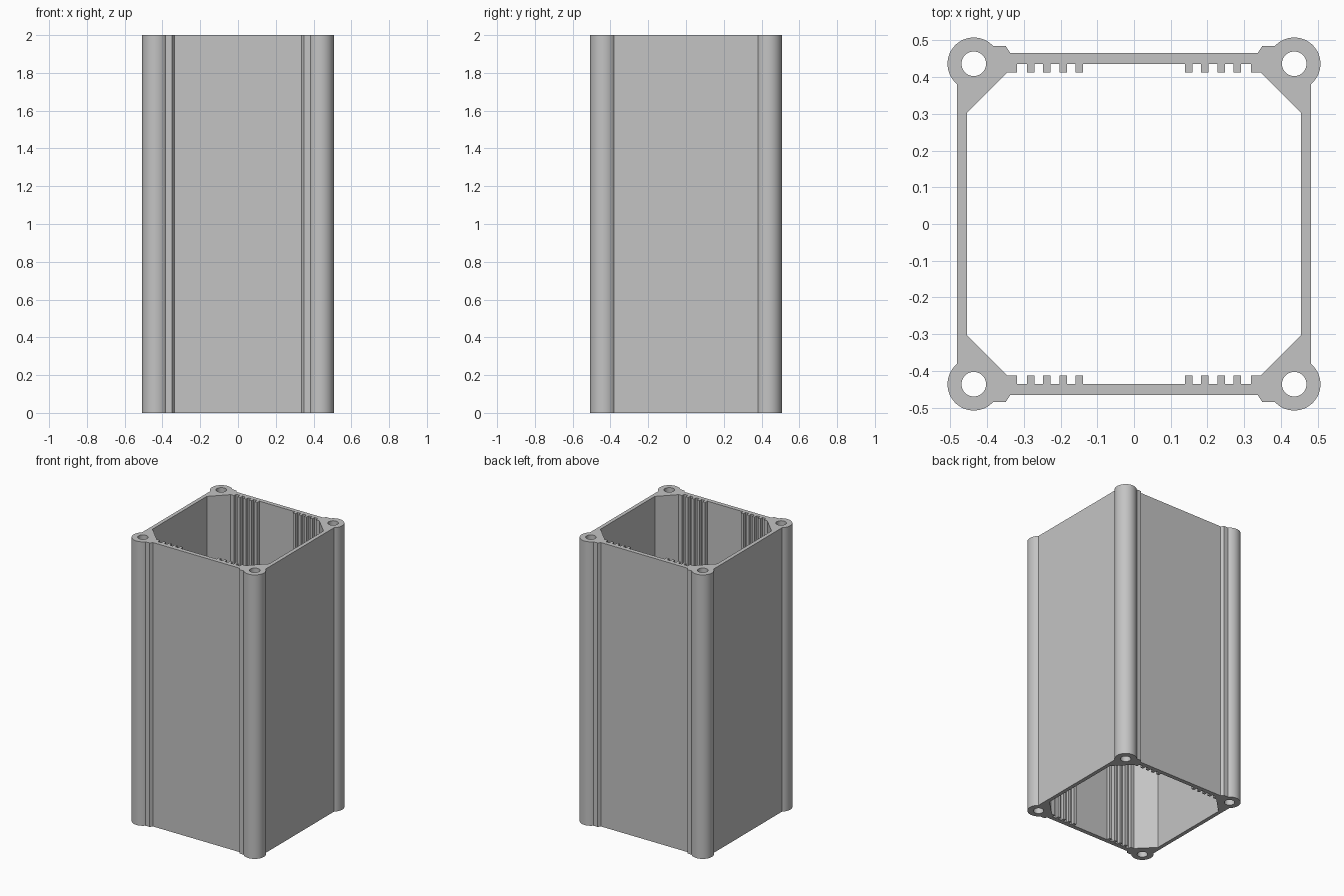
import bpy
import bmesh
from math import asin, acos, cos, sin, pi, radians

HEIGHT = 2.0
BOSS, BOSS_R, HOLE_R = 0.436, 0.0715, 0.0335   # corner screw bosses
SIDE_OUT, SIDE_IN = 0.482, 0.455               # left and right walls
FACE_OUT, FACE_IN = 0.466, 0.436               # front and back walls
SHOULDER, TOOTH_TIP = 0.484, 0.412

if "Cube" in bpy.data.objects:
    bpy.data.objects.remove(bpy.data.objects["Cube"], do_unlink=True)


def arc(r, start, end, steps):
    return [(BOSS + r * cos(start + (end - start) * i / steps),
             BOSS + r * sin(start + (end - start) * i / steps)) for i in range(steps + 1)]


def four_fold(quarter):
    """Mirror a counter-clockwise +x +y quarter into a full closed loop."""
    back = quarter[::-1]
    return (quarter + [(-x, y) for x, y in back]
            + [(-x, -y) for x, y in quarter] + [(x, -y) for x, y in back])


# Outer outline: rounded boss, then the sloped shoulder on the front/back wall
start = -acos((SIDE_OUT - BOSS) / BOSS_R)
end = pi - asin((SHOULDER - BOSS) / BOSS_R)
outer = arc(BOSS_R, start, end, 36) + [(0.349, SHOULDER), (0.337, FACE_OUT)]

# Inner outline: diagonal corner web, its step, then four ribs
inner = [(SIDE_IN, 0.302), (0.345, TOOTH_TIP), (0.319, TOOTH_TIP), (0.319, FACE_IN)]
for i in range(4):
    x = 0.291 - 0.044 * i
    inner += [(x, FACE_IN), (x, TOOTH_TIP), (x - 0.02, TOOTH_TIP), (x - 0.02, FACE_IN)]

# Screw holes
hole = arc(HOLE_R, 0, 2 * pi, 40)[:-1]
loops = [four_fold(outer), four_fold(inner)]
loops += [[(sx * x, sy * y) for x, y in hole] for sx in (1, -1) for sy in (1, -1)]

# Fill the cross-section and extrude it upward
bm = bmesh.new()
for loop in loops:
    verts = [bm.verts.new((x, y, 0)) for x, y in loop]
    for a, b in zip(verts, verts[1:] + verts[:1]):
        bm.edges.new((a, b))
bmesh.ops.triangle_fill(bm, edges=bm.edges[:], use_beauty=True, normal=(0, 0, 1))
extruded = bmesh.ops.extrude_face_region(bm, geom=bm.faces[:], use_keep_orig=True)
top = [g for g in extruded["geom"] if isinstance(g, bmesh.types.BMVert)]
bmesh.ops.translate(bm, verts=top, vec=(0, 0, HEIGHT))
bmesh.ops.recalc_face_normals(bm, faces=bm.faces[:])

mesh = bpy.data.meshes.new("extruded_housing")
bm.to_mesh(mesh)
bm.free()
housing = bpy.data.objects.new("extruded_housing", mesh)
bpy.context.collection.objects.link(housing)

# Plain grey metal
grey = bpy.data.materials.new("light_grey")
grey.use_nodes = True
colour = (0.55, 0.55, 0.55, 1)
grey.diffuse_color = colour
grey.node_tree.nodes["Principled BSDF"].inputs["Base Color"].default_value = colour
mesh.materials.append(grey)

# Smooth the round bosses and holes, keep the corners sharp
bpy.ops.object.select_all(action="DESELECT")
housing.select_set(True)
bpy.context.view_layer.objects.active = housing
bpy.ops.object.shade_smooth_by_angle(angle=radians(25))
